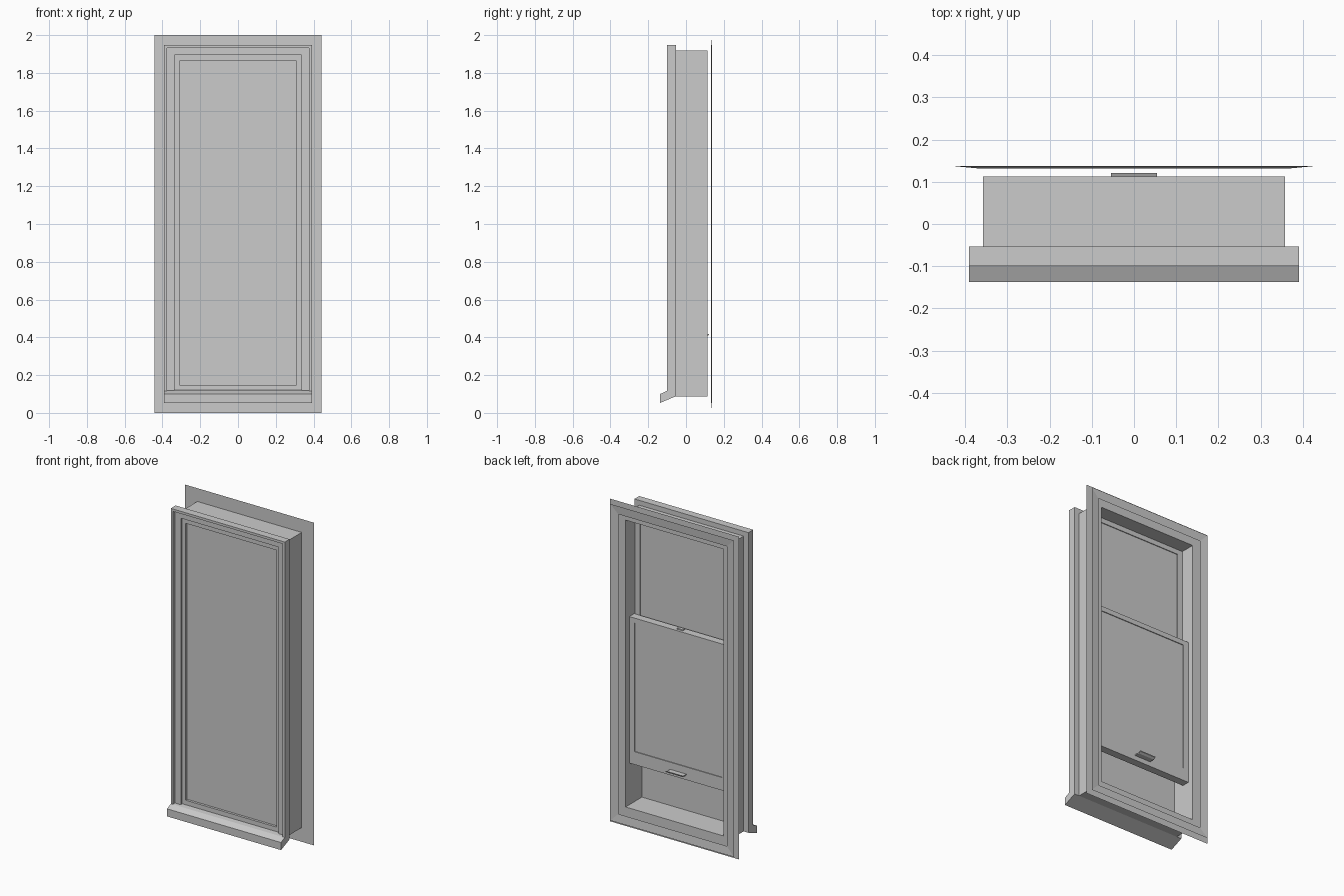
import bpy, bmesh, math

if "Cube" in bpy.data.objects:
    bpy.data.objects.remove(bpy.data.objects["Cube"])

def finish(name, bm):
    bmesh.ops.recalc_face_normals(bm, faces=bm.faces[:])
    me = bpy.data.meshes.new(name)
    bm.to_mesh(me)
    bm.free()
    ob = bpy.data.objects.new(name, me)
    bpy.context.collection.objects.link(ob)
    return ob

def sweep(name, profile, legs=False, closed=True):
    """Mitred rectangular frame. Each profile point is (half width, bottom, top, y).
    legs=True leaves the bottom side out (three-sided surround)."""
    bm = bmesh.new()
    loops = [[bm.verts.new(c) for c in ((-w, y, z0), (-w, y, z1), (w, y, z1), (w, y, z0))]
             for w, z0, z1, y in profile]
    n = len(loops)
    for i in range(n if closed else n - 1):
        a, b = loops[i], loops[(i + 1) % n]
        for j in range(3 if legs else 4):
            k = (j + 1) % 4
            bm.faces.new((a[j], a[k], b[k], b[j]))
    if legs:
        bm.faces.new([l[0] for l in loops])
        bm.faces.new([l[3] for l in loops])
    return finish(name, bm)

def rect_frame(name, outer, inner, y0, y1):
    return sweep(name, [(*outer, y0), (*outer, y1), (*inner, y1), (*inner, y0)])

def extrude_x(name, pts, w):
    """Solid from a (y, z) profile, extruded across x from -w to w."""
    bm = bmesh.new()
    f = bm.faces.new([bm.verts.new((-w, y, z)) for y, z in pts])
    r = bmesh.ops.extrude_face_region(bm, geom=[f])
    bmesh.ops.translate(bm, vec=(2 * w, 0, 0),
                        verts=[v for v in r["geom"] if isinstance(v, bmesh.types.BMVert)])
    return finish(name, bm)

def box(name, w, y0, y1, z0, z1):
    return extrude_x(name, [(y0, z0), (y1, z0), (y1, z1), (y0, z1)], w)

# Window box lining the wall
rect_frame("window_frame", (.358, .088, 1.918), (.335, .117, 1.895), -.055, .113)

# Stepped outside casing, standing on the sill
sweep("outer_casing", [(.391, .117, 1.948, -.053), (.391, .117, 1.948, -.1),
                       (.376, .117, 1.933, -.1), (.376, .117, 1.933, -.082),
                       (.335, .117, 1.895, -.082), (.335, .117, 1.895, -.053)], legs=True)

# Sloping outside sill
extrude_x("outer_sill", [(-.137, .053), (-.137, .1), (-.1, .117), (-.075, .12),
                         (-.053, .12), (-.053, .088)], .391)

# Inside trim: flat backing sheet and a thin sloping mitred face in front of it
sweep("trim_backing", [(.443, 0, 2, .1135), (.335, .117, 1.895, .1135)], closed=False)
sweep("inner_trim", [(.424, .019, 1.981, .137), (.372, .071, 1.929, .132)], closed=False)

# Insect screen
rect_frame("screen_frame", (.335, .117, 1.895), (.311, .148, 1.864), -.068, -.053)
box("screen_mesh", .335, -.053, -.047, .117, 1.895)

# Upper sash (fixed) and lower sash (raised)
for name, y, z0, z1, bottom in (("upper", -.025, .99, 1.895, .035), ("lower", .028, .375, 1.283, .08)):
    rect_frame(name + "_sash", (.335, z0, z1), (.3, z0 + bottom, z1 - .03), y, y + .048)
    box(name + "_glass", .3, y + .005, y + .043, z0 + bottom, z1 - .03)

# Sash lift: thin lip on the lower rail, turned up at its edge
extrude_x("sash_lift", [(.076, .404), (.108, .404), (.121, .412), (.121, .418),
                        (.106, .411), (.076, .411)], .055)

# Sash lock on the meeting rail
box("sash_lock", .02, .04, .06, 1.283, 1.29)
